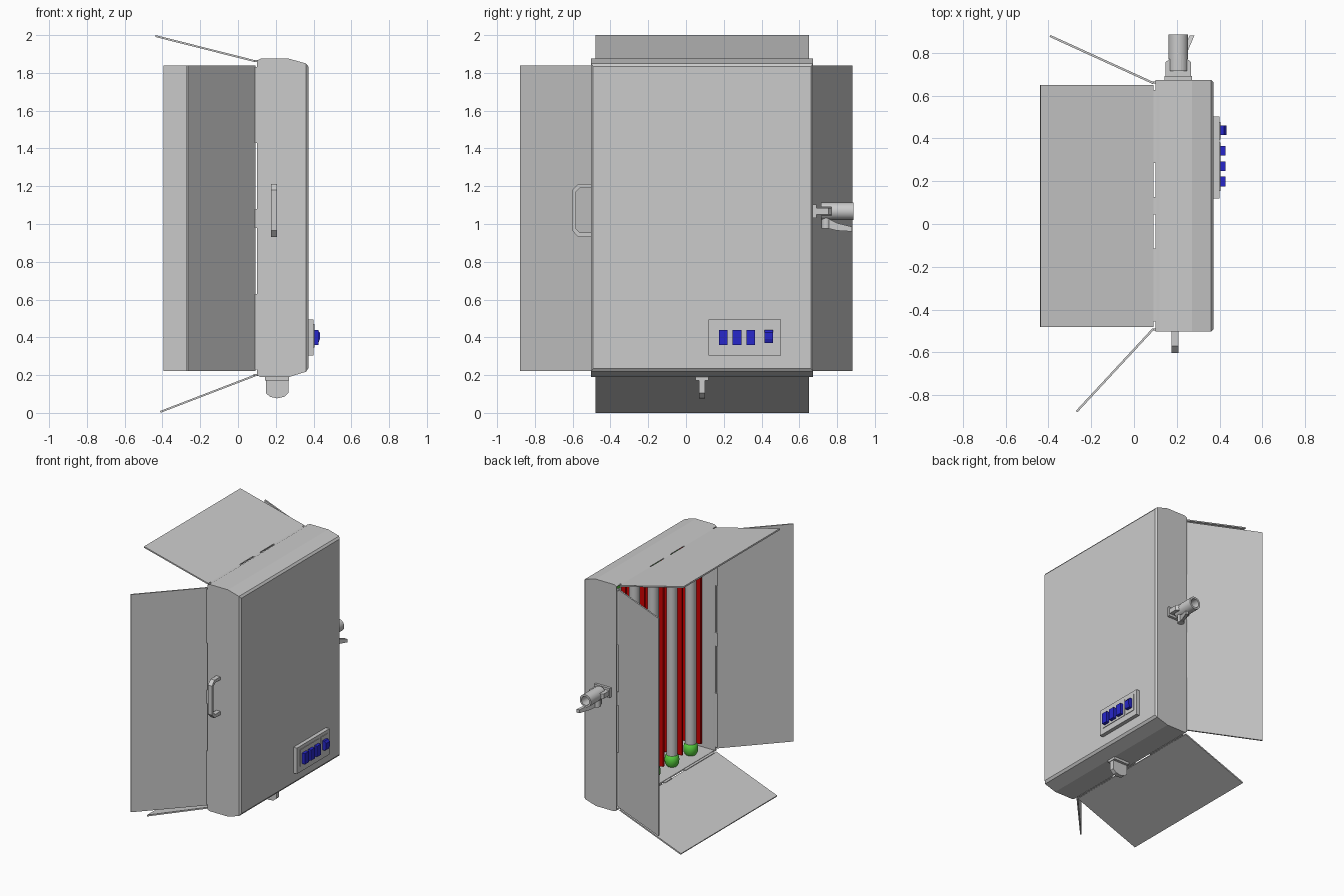
import bpy, bmesh, math
from mathutils import Vector

if "Cube" in bpy.data.objects:
    bpy.data.objects.remove(bpy.data.objects["Cube"])

CY = 0.085  # centre of the housing across its width


def material(name, rgb):
    m = bpy.data.materials.new(name)
    m.diffuse_color = (*rgb, 1)
    m.use_nodes = True
    m.node_tree.nodes["Principled BSDF"].inputs["Base Color"].default_value = m.diffuse_color
    return m


RED = material("red", (0.6, 0.0, 0.0))
GREEN = material("green", (0.1, 0.65, 0.05))
BLUE = material("blue", (0.02, 0.02, 0.6))


def finish(bm, name, mat=None):
    bmesh.ops.recalc_face_normals(bm, faces=bm.faces)
    me = bpy.data.meshes.new(name)
    bm.to_mesh(me)
    bm.free()
    ob = bpy.data.objects.new(name, me)
    bpy.context.collection.objects.link(ob)
    if mat:
        me.materials.append(mat)
    return ob


def place(axis, a, b, t):
    return {'x': (t, a, b), 'y': (a, t, b), 'z': (a, b, t)}[axis]


def prism(name, pts, axis, lo, hi, mat=None):
    bm = bmesh.new()
    ends = [[bm.verts.new(place(axis, a, b, t)) for a, b in pts] for t in (lo, hi)]
    for e in ends:
        bm.faces.new(e)
    n = len(pts)
    for i in range(n):
        j = (i + 1) % n
        bm.faces.new((ends[0][i], ends[0][j], ends[1][j], ends[1][i]))
    return finish(bm, name, mat)


def box(name, x0, x1, y0, y1, z0, z1, mat=None):
    return prism(name, [(x0, y0), (x1, y0), (x1, y1), (x0, y1)], 'z', z0, z1, mat)


def lathe(name, profile, axis, ca, cb, mat=None, seg=32):
    """Revolve (radius, position) points about an axis through (ca, cb)."""
    bm = bmesh.new()
    rings = [[bm.verts.new(place(axis, ca + r * math.cos(k * math.tau / seg),
                                 cb + r * math.sin(k * math.tau / seg), t))
              for k in range(seg)] for r, t in profile]
    n = len(rings)
    for i in range(n):
        A, B = rings[i], rings[(i + 1) % n]
        for k in range(seg):
            bm.faces.new((A[k], A[k - 1], B[k - 1], B[k]))
    bmesh.ops.remove_doubles(bm, verts=bm.verts, dist=1e-5)
    ob = finish(bm, name, mat)
    bpy.context.view_layer.objects.active = ob
    ob.select_set(True)
    bpy.ops.object.shade_smooth_by_angle(angle=math.radians(35))
    ob.select_set(False)
    return ob


# Housing: extruded profile, open at the front of the lamp (-x), chamfered back
prof = [(0.10, 0.20), (0.12, 0.19), (0.27, 0.19), (0.36, 0.218), (0.372, 0.235),
        (0.372, 1.835), (0.36, 1.85), (0.27, 1.875), (0.12, 1.875), (0.10, 1.865)]
bm = bmesh.new()
sides = []
for s in (-1, 1):
    sides.append([bm.verts.new((x, CY + s * (0.577 if x > 0.37 else 0.588), z)) for x, z in prof])
for i in range(len(prof) - 1):
    bm.faces.new((sides[0][i], sides[0][i + 1], sides[1][i + 1], sides[1][i]))
for s in sides:
    bm.faces.new((s[0], s[1], s[8], s[9]))
    bm.faces.new((s[1], s[2], s[7], s[8]))
    bm.faces.new((s[2], s[3], s[6], s[7]))
    bm.faces.new((s[3], s[4], s[5], s[6]))
housing = finish(bm, "housing")
sol = housing.modifiers.new("wall", 'SOLIDIFY')
sol.thickness = 0.012
sol.offset = -1


# Barn doors: thin plates swung out from the four edges of the opening
def door(name, p0, p1, axis, lo, hi):
    a, b = Vector(p0), Vector(p1)
    d = (b - a).normalized() * 0.005
    n = Vector((-d.y, d.x))
    prism(name, [a + n, b + n, b - n, a - n], axis, lo, hi)


door("top_door", (0.09, 1.862), (-0.437, 1.995), 'y', -0.48, 0.65)
door("bottom_door", (0.09, 0.198), (-0.412, 0.005), 'y', -0.48, 0.65)
door("left_door", (0.09, -0.49), (-0.268, -0.876), 'z', 0.223, 1.84)
door("right_door", (0.09, 0.658), (-0.392, 0.878), 'z', 0.223, 1.84)

# Hinge strips between doors and housing
for off, half in ((-0.37, 0.17), (0, 0.04), (0.37, 0.17)):
    for z in (0.2, 1.862):
        box("hinge", 0.083, 0.105, CY + off - half, CY + off + half, z - 0.005, z + 0.005)
for off, half in ((-0.6, 0.2), (0, 0.05), (0.6, 0.2)):
    for y in (-0.492, 0.66):
        box("hinge", 0.083, 0.105, y - 0.005, y + 0.005, 1.03 + off - half, 1.03 + off + half)

# Lamp tubes with end sockets
for i in range(5):
    y = CY + 0.22 * (i - 2)
    lathe("lamp_tube", [(0, 0.24), (0.038, 0.24), (0.038, 1.82), (0, 1.82)], 'z', 0.21, y)
    for z, s in ((0.2, 1), (1.865, -1)):
        pts = [(0, 0), (0.036, 0), (0.048, 0.02), (0.05, 0.05), (0.045, 0.075), (0.036, 0.085), (0, 0.085)]
        lathe("lamp_socket", [(r, z + s * t) for r, t in pts], 'z', 0.21, y, GREEN)

# Red reflector ridges beside each tube
for i in range(6):
    y = CY + 0.22 * (i - 2.5)
    prism("reflector_ridge", [(0.362, y - 0.03), (0.20, y - 0.008), (0.20, y + 0.008), (0.362, y + 0.03)],
          'z', 0.235, 1.835, RED)

# Carry handle on the left wall
outer = [(-0.495, 0.93), (-0.57, 0.93), (-0.602, 0.965), (-0.602, 1.18), (-0.57, 1.212), (-0.495, 1.212)]
inner = [(-0.495, 1.19), (-0.562, 1.19), (-0.582, 1.17), (-0.582, 0.975), (-0.562, 0.955), (-0.495, 0.955)]
prism("carry_handle", outer + inner, 'x', 0.174, 0.207)

# Bottom mounting tab: flange and rounded tongue
box("bottom_tab_flange", 0.143, 0.271, CY - 0.035, CY + 0.035, 0.172, 0.192)
prism("bottom_tab_tongue", [(0.147, 0.18), (0.147, 0.105), (0.17, 0.085), (0.207, 0.077), (0.244, 0.085),
                            (0.267, 0.105), (0.267, 0.18)], 'y', CY - 0.016, CY + 0.016)

# Side mounting tab, tube socket and clamp lever
MZ = 1.068
box("side_tab_flange", 0.143, 0.271, 0.67, 0.692, MZ - 0.035, MZ + 0.035)
prism("side_tab_tongue", [(0.147, 0.68), (0.147, 0.755), (0.17, 0.775), (0.244, 0.775), (0.267, 0.755),
                          (0.267, 0.68)], 'z', MZ - 0.018, MZ + 0.018)
lathe("stand_socket", [(0.032, 0.785), (0.032, 0.886), (0.046, 0.886), (0.046, 0.785)], 'y', 0.207, MZ)
for s in (-1, 1):  # fork jaws gripping the tongue
    arc = [(0.207 + 0.046 * math.cos(a * math.pi / 12), MZ + s * 0.046 * math.sin(a * math.pi / 12))
           for a in range(2, 11)]
    prism("socket_jaw", arc, 'y', 0.715, 0.786)
lathe("socket_floor", [(0, 0.77), (0.046, 0.77), (0.046, 0.79), (0, 0.79)], 'y', 0.207, MZ)
lathe("lever_hub", [(0, 0.975), (0.024, 0.975), (0.024, 1.035), (0, 1.035)], 'z', 0.21, 0.742)
lever = prism("clamp_lever", [(0.715, 1.025), (0.715, 0.985), (0.80, 0.965), (0.88, 0.96), (0.88, 0.985),
                              (0.80, 1.005), (0.76, 1.025)], 'x', -0.011, 0.011)
for v in lever.data.vertices:
    v.co.x += 0.20 + (v.co.y - 0.715) * 0.43

# Control panel with framed switch groups
box("control_panel", 0.365, 0.40, 0.12, 0.502, 0.303, 0.495)
box("switch_frame", 0.39, 0.404, 0.155, 0.38, 0.345, 0.47)
box("power_frame", 0.39, 0.404, 0.395, 0.477, 0.345, 0.47)
for y in (0.175, 0.247, 0.319):
    box("switch_button", 0.395, 0.427, y, y + 0.046, 0.36, 0.44, BLUE)
prism("power_switch", [(0.395, 0.37), (0.425, 0.37), (0.433, 0.39), (0.433, 0.425), (0.42, 0.44), (0.395, 0.44)],
      'y', 0.415, 0.46, BLUE)
